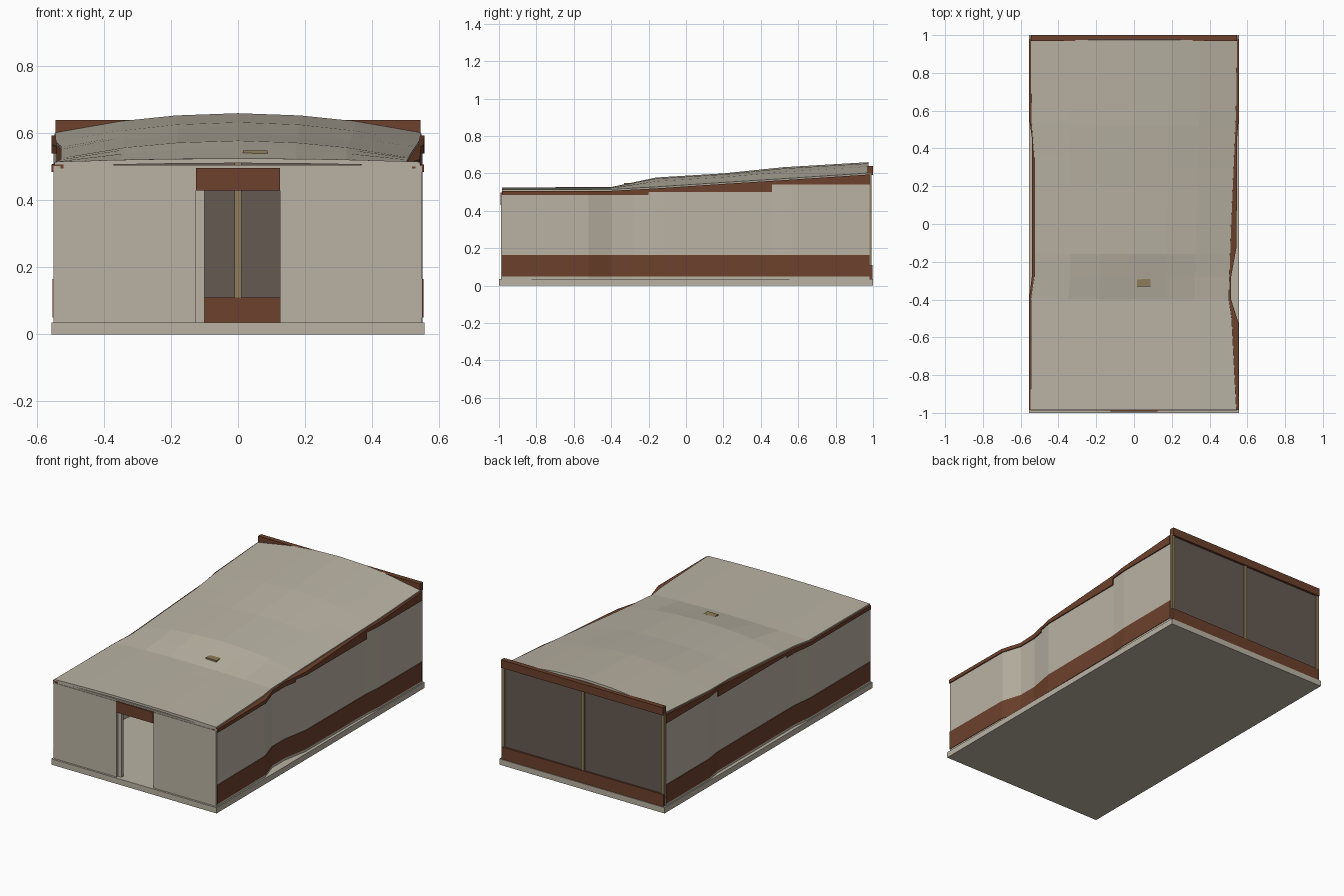
import bpy, bmesh

if "Cube" in bpy.data.objects:
    bpy.data.objects.remove(bpy.data.objects["Cube"])


def material(name, rgb):
    m = bpy.data.materials.new(name)
    m.diffuse_color = (*rgb, 1)
    m.use_nodes = True
    m.node_tree.nodes["Principled BSDF"].inputs["Base Color"].default_value = m.diffuse_color
    return m


PALE = material("pale plaster", (0.49, 0.45, 0.37))
RED = material("red brown timber", (0.15, 0.052, 0.025))
GLASS = material("smoked glass", (0.13, 0.10, 0.083))
KHAKI = material("khaki frame", (0.27, 0.20, 0.10))


def finish(name, bm, mat, recalc=True):
    if recalc:
        bmesh.ops.recalc_face_normals(bm, faces=bm.faces)
    me = bpy.data.meshes.new(name)
    bm.to_mesh(me)
    bm.free()
    me.materials.append(mat)
    ob = bpy.data.objects.new(name, me)
    bpy.context.collection.objects.link(ob)
    return ob


def box(name, x, y, z, mat):
    bm = bmesh.new()
    bmesh.ops.create_cube(bm, size=1)
    for v in bm.verts:
        v.co = [lo + (c + 0.5) * (hi - lo) for c, (lo, hi) in zip(v.co, (x, y, z))]
    return finish(name, bm, mat)


def lerp(points, y):
    """Piecewise linear lookup of a value along the building's length."""
    if y <= points[0][0]:
        return points[0][1]
    for (a, u), (b, v) in zip(points, points[1:]):
        if y <= b:
            return u + (v - u) * (y - a) / (b - a)
    return points[-1][1]


def sweep(name, ys, outer, inner, bottom, top, mat):
    """Closed four-sided section carried along y."""
    bm = bmesh.new()
    rings = []
    for y in ys:
        xi, xo, zb, zt = inner(y), outer(y), bottom(y), top(y)
        rings.append([bm.verts.new(p) for p in
                      ((xi, y, zb), (xo, y, zb), (xo, y, zt), (xi, y, zt))])
    for a, b in zip(rings, rings[1:]):
        for i in range(4):
            j = (i + 1) % 4
            bm.faces.new((a[i], a[j], b[j], b[i]))
    bm.faces.new(rings[0])
    bm.faces.new(rings[-1])
    return finish(name, bm, mat)


# Plan outlines of each side (y, distance from the centre line)
WALL = {1: [(-0.985, 0.549), (-0.52, 0.546), (-0.4, 0.508), (-0.28, 0.508),
            (-0.12, 0.537), (0.46, 0.54), (0.565, 0.549), (0.98, 0.55)],
        -1: [(-0.985, 0.55), (-0.4, 0.55), (-0.28, 0.535), (0.46, 0.535),
             (0.565, 0.55), (0.98, 0.55)]}
ROOF = {1: [(-0.985, 0.543), (-0.5, 0.518), (-0.4, 0.503), (-0.2, 0.508),
            (0.0, 0.515), (0.3, 0.528), (0.6, 0.541), (0.98, 0.546)],
        -1: [(-0.985, 0.547), (-0.4, 0.545), (-0.28, 0.528), (0.35, 0.528),
             (0.55, 0.543), (0.98, 0.546)]}
# Roof heights at eaves and crown, and stepped underside of the eaves trim
EAVE = [(-0.985, 0.515), (-0.4, 0.515), (-0.16, 0.528), (0.2, 0.552),
        (0.52, 0.572), (0.975, 0.602)]
CROWN = [(-0.985, 0.525), (-0.4, 0.527), (-0.16, 0.578), (0.2, 0.6),
         (0.52, 0.633), (0.975, 0.66)]
STEP = [(-0.985, 0.485), (-0.2, 0.485), (-0.199, 0.5), (0.46, 0.5),
        (0.461, 0.54), (0.98, 0.54)]


# Floor slab
box("floor_slab", (-0.556, 0.556), (-1, 1), (0, 0.035), PALE)

# Side walls with plinth band and eaves trim
for s, side in ((1, "right"), (-1, "left")):
    ys = sorted({p[0] for t in (WALL[s], EAVE, STEP) for p in t})

    def edge(offset, s=s):
        return lambda y: s * (lerp(WALL[s], y) + offset)

    def eave(y):
        return lerp(EAVE, y) - 0.012

    sweep(side + "_wall", ys, edge(0), edge(-0.02),
          lambda y: 0.035, eave, PALE)
    sweep(side + "_plinth_band", ys, edge(0.003), edge(-0.005),
          lambda y: 0.05, lambda y: 0.165, RED)
    sweep(side + "_eaves_trim", ys, edge(0.006), edge(-0.03),
          lambda y: lerp(STEP, y), lambda y: lerp(EAVE, y) - 0.008, RED)

# Vaulted roof sheet
bm = bmesh.new()
rows = []
row_ys = sorted({p[0] for t in (EAVE, ROOF[1], ROOF[-1]) for p in t if p[0] < 0.98})
for y in row_ys:
    row = []
    for t in (-1, -0.64, -0.34, 0, 0.34, 0.64, 1):
        x = t * lerp(ROOF[1 if t > 0 else -1], y)
        lo, hi = lerp(EAVE, y), lerp(CROWN, y)
        row.append(bm.verts.new((x, y, lo + (hi - lo) * (1 - t * t))))
    rows.append(row)
for a, b in zip(rows, rows[1:]):
    for i in range(6):
        bm.faces.new((a[i], a[i + 1], b[i + 1], b[i]))
roof = finish("roof", bm, PALE, recalc=False)
mod = roof.modifiers.new("thickness", "SOLIDIFY")
mod.thickness = 0.014
mod.offset = -1

# Front walls, door header and jamb
for s, side in ((1, "right"), (-1, "left")):
    box("front_wall_" + side, sorted((s * 0.125, s * 0.545)),
        (-0.988, -0.965), (0.035, 0.495), PALE)
box("front_wall_plate", (-0.543, 0.543), (-0.985, -0.965), (0.493, 0.505), PALE)
box("door_header", (-0.125, 0.125), (-0.993, -0.96), (0.43, 0.497), RED)
box("door_jamb", (-0.125, -0.1), (-0.975, -0.955), (0.035, 0.43), PALE)

# Glazed back wall
box("back_glass", (-0.54, 0.54), (0.981, 0.986), (0.1, 0.6), GLASS)
box("back_sill", (-0.545, 0.545), (0.976, 0.996), (0.035, 0.11), RED)
box("back_header", (-0.545, 0.545), (0.97, 1.0), (0.592, 0.64), RED)
for x, part in ((-0.537, "left"), (0, "middle"), (0.537, "right")):
    box("back_mullion_" + part, (x - 0.01, x + 0.01), (0.974, 0.993),
        (0.11, 0.6), KHAKI)

# Roof vent
box("roof_vent", (0.015, 0.088), (-0.332, -0.292), (0.535, 0.549), KHAKI)
